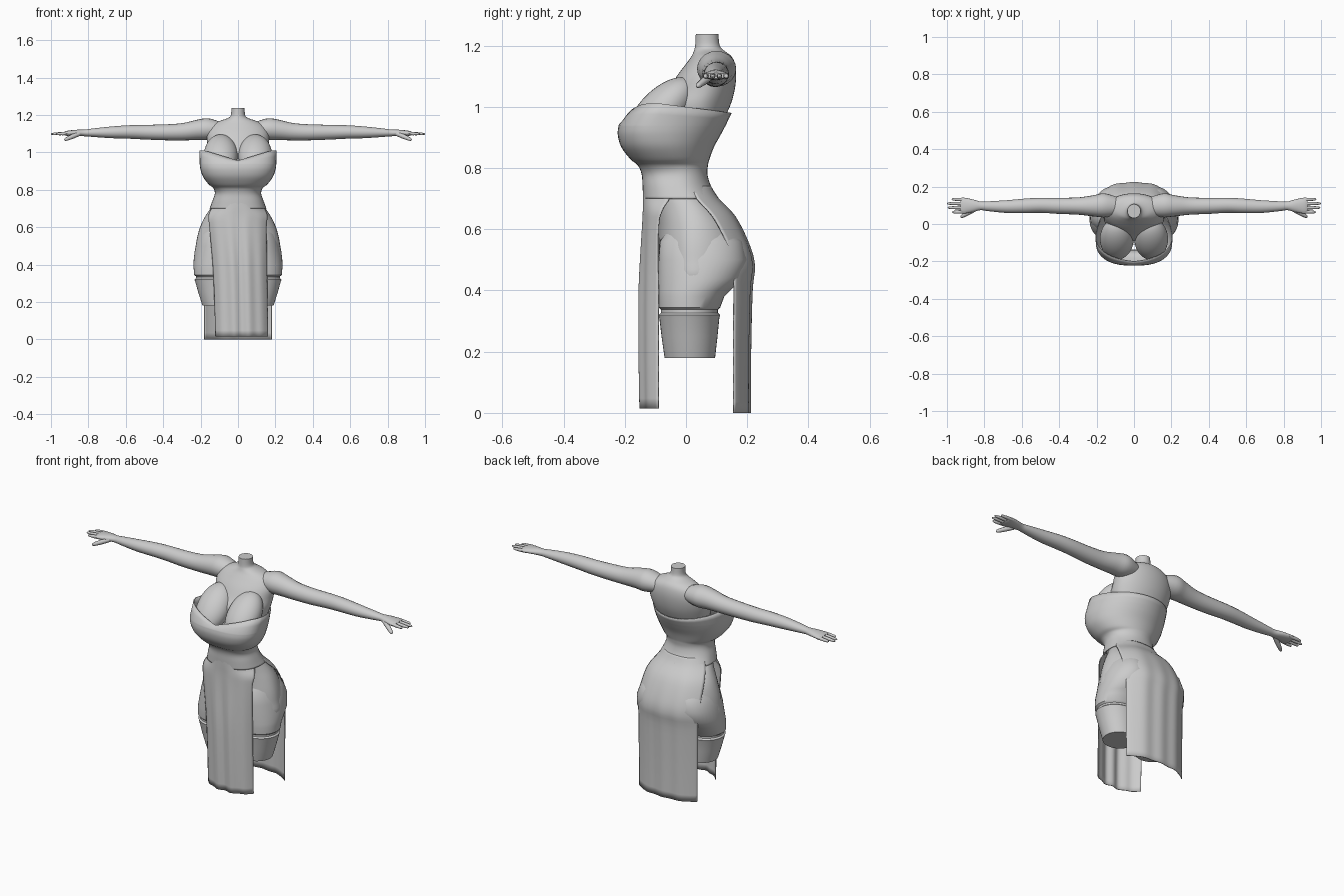
import bpy, bmesh, math
from mathutils import Vector, Matrix

if "Cube" in bpy.data.objects:
    bpy.data.objects.remove(bpy.data.objects["Cube"])

grey = bpy.data.materials.new("light_grey")
grey.diffuse_color = (0.6, 0.6, 0.6, 1)
grey.use_nodes = True
grey.node_tree.nodes["Principled BSDF"].inputs["Base Color"].default_value = grey.diffuse_color


def finish(name, bm, angle=50, thickness=0):
    bmesh.ops.recalc_face_normals(bm, faces=bm.faces[:])
    me = bpy.data.meshes.new(name)
    bm.to_mesh(me)
    bm.free()
    me.materials.append(grey)
    ob = bpy.data.objects.new(name, me)
    bpy.context.collection.objects.link(ob)
    bpy.ops.object.select_all(action='DESELECT')
    ob.select_set(True)
    bpy.context.view_layer.objects.active = ob
    bpy.ops.object.shade_smooth_by_angle(angle=math.radians(angle))
    if thickness:
        mod = ob.modifiers.new("cloth", 'SOLIDIFY')
        mod.thickness = thickness
        mod.offset = 0
    return ob


def smooth(rows, n=4):
    """Catmull-Rom interpolation between rows of numbers."""
    out = []
    for i in range(len(rows) - 1):
        a, b, c, d = (rows[min(max(i + k, 0), len(rows) - 1)] for k in (-1, 0, 1, 2))
        for j in range(n):
            t = j / n
            out.append(tuple(0.5 * (2 * q + (r - p) * t + (2 * p - 5 * q + 4 * r - s) * t * t
                                    + (3 * q - p - 3 * r + s) * t ** 3)
                             for p, q, r, s in zip(a, b, c, d)))
    return out + [tuple(rows[-1])]


def loft(name, rings, closed=True, caps=True, angle=50, thickness=0):
    bm = bmesh.new()
    vs = [[bm.verts.new(p) for p in ring] for ring in rings]
    n = len(vs[0])
    for r0, r1 in zip(vs, vs[1:]):
        for i in range(n if closed else n - 1):
            j = (i + 1) % n
            bm.faces.new((r0[i], r0[j], r1[j], r1[i]))
    if caps and closed:
        bm.faces.new(vs[0])
        bm.faces.new(vs[-1])
    return finish(name, bm, angle, thickness)


def body_ring(z, hw, yf, ym, yb, cx=0, power=2, n=40):
    """Horizontal section with separate front and back depth."""
    pts = []
    for i in range(n):
        a = 2 * math.pi * i / n
        c, s = math.cos(a), math.sin(a)
        e = 2 / power if s < 0 else 1
        x = math.copysign(abs(c) ** e, c) * hw
        y = ym + (-(abs(s) ** e) * (ym - yf) if s < 0 else s * (yb - ym))
        pts.append((cx + x, y, z))
    return pts


def arm_ring(x, y, z, ry, rz, n=20):
    return [(x, y + ry * math.cos(2 * math.pi * i / n), z + rz * math.sin(2 * math.pi * i / n))
            for i in range(n)]


# upper torso and neck
torso = [(.93, .14, -.08, .03, .11), (1.0, .16, -.09, .04, .143), (1.05, .165, -.06, .06, .158),
         (1.1, .165, -.03, .07, .164), (1.14, .145, 0, .08, .16), (1.165, .105, .018, .08, .148),
         (1.183, .055, .026, .075, .125), (1.2, .038, .03, .07, .11), (1.238, .036, .032, .069, .106)]
loft("torso_and_neck", [body_ring(*r) for r in smooth(torso)])

# dress bodice with a dipped neckline
bodice = [(.70, .15, -.138, 0, .105), (.74, .135, -.14, -.02, .08), (.78, .122, -.143, -.03, .068),
          (.81, .13, -.156, -.05, .07), (.83, .155, -.18, -.06, .075), (.87, .185, -.21, -.08, .09),
          (.91, .199, -.221, -.09, .112), (.94, .203, -.218, -.09, .128)]
rings = [body_ring(*r, power=2.5) for r in smooth(bodice)]
rim = []
for x, y, z in body_ring(1.0, .204, -.2, -.08, .147, power=2.5):
    if y < -.08:
        z = .955 + .055 * min(1, abs(x) / .18)
        y += max(0, z - .955) * .35
    else:
        z = 1.01 - .03 * (y + .08) / .227
    rim.append((x, y, z))
rings.append([tuple((p + q) / 2 for p, q in zip(a, b)) for a, b in zip(rings[-1], rim)])
rings.append(rim)
loft("dress_bodice", rings, caps=False, thickness=.004)

# hips under the skirt
hips = [(.40, .19, -.06, .03, .13), (.44, .232, -.085, .03, .185), (.5, .226, -.09, .03, .202),
        (.56, .215, -.09, .03, .195), (.62, .195, -.092, .03, .165), (.67, .168, -.1, .02, .118),
        (.72, .135, -.11, -.01, .08), (.76, .115, -.11, -.02, .06)]
loft("hips", [body_ring(*r) for r in smooth(hips)])

# skirt panels: z, half width, middle depth, edge depth, sideways shift
front = [(.74, .125, -.139, -.05, 0), (.70, .142, -.139, -.055, 0), (.66, .157, -.139, -.078, 0),
         (.6, .152, -.141, -.09, 0), (.4, .144, -.149, -.09, .01), (.2, .141, -.149, -.09, .016),
         (.015, .14, -.146, -.09, .02)]
back = [(.74, .12, .08, .02, 0), (.70, .145, .105, .035, 0), (.64, .175, .16, .088, 0),
        (.55, .186, .204, .135, 0), (.48, .187, .221, .155, 0), (.4, .183, .213, .156, 0),
        (.2, .181, .208, .155, 0), (0.0, .18, .207, .155, 0)]
for name, rows, pleat in (("front_skirt_panel", front, .006), ("back_skirt_panel", back, .003)):
    sheet = []
    for z, hw, yc, ye, cx in smooth(rows):
        line = []
        for i in range(41):
            u = i / 20 - 1
            fade = min(1, max(0, (.72 - z) / .3)) * (1 - u * u)
            line.append((cx + hw * u,
                         yc + (ye - yc) * abs(u) ** 3 + pleat * fade * math.cos(u * 11), z))
        sheet.append(line)
    loft(name, sheet, closed=False, thickness=.004)

# thigh sections with the stocking band: z, centre x, half width, front, back
thigh = [(.18, .105, .085, -.07, .095), (.25, .114, .098, -.08, .103), (.31, .12, .109, -.087, .109),
         (.32, .121, .112, -.089, .112), (.327, .121, .104, -.082, .104), (.337, .121, .104, -.082, .104),
         (.345, .122, .113, -.09, .112), (.38, .122, .115, -.092, .125), (.40, .122, .116, -.092, .145),
         (.44, .12, .116, -.091, .185), (.5, .114, .112, -.09, .2), (.56, .105, .102, -.085, .185),
         (.6, .1, .08, -.06, .15)]

# arm sections: x, y, z, depth radius, height radius
arm = [(.09, .095, 1.12, .05, .042), (.16, .1, 1.124, .064, .058), (.22, .097, 1.12, .056, .054),
       (.3, .096, 1.11, .046, .046), (.4, .097, 1.107, .043, .042), (.5, .1, 1.108, .04, .039),
       (.58, .097, 1.109, .039, .036), (.68, .093, 1.107, .034, .031), (.78, .095, 1.105, .026, .022),
       (.82, .097, 1.104, .023, .018), (.86, .098, 1.104, .033, .017), (.91, .098, 1.102, .043, .014),
       (.928, .098, 1.101, .04, .009)]


def digit(name, a, b, r):
    """Tapered finger with a rounded tip."""
    a, b = Vector(a), Vector(b)
    rot = (b - a).to_track_quat('Z', 'Y')
    steps = ((0, 1), (.5, .95), (.85, .75), (.96, .5), (1, .15))
    loft(name, [[a.lerp(b, t) + rot @ Vector((r * k * math.cos(i * math.pi / 5),
                                              r * k * math.sin(i * math.pi / 5), 0))
                 for i in range(10)] for t, k in steps])


for s, side in ((1, "left"), (-1, "right")):
    loft(side + "_thigh", [body_ring(z, hw, yf, (yf + yb) / 2, yb, cx=s * cx)
                           for z, cx, hw, yf, yb in thigh], angle=40)
    loft(side + "_arm", [arm_ring(s * r[0], *r[1:]) for r in smooth(arm)])
    for k, (y, tip) in enumerate(((.066, .972), (.088, .996), (.109, 1.0), (.13, .975))):
        digit(f"{side}_finger_{k + 1}", (s * .9, y, 1.102), (s * tip, y * 1.08 - .008, 1.098), .0095)
    digit(side + "_thumb", (s * .85, .08, 1.1), (s * .928, .036, 1.066), .013)

    # breast, tilted along the slope of the chest
    bm = bmesh.new()
    bmesh.ops.create_uvsphere(bm, u_segments=32, v_segments=20, radius=1)
    place = (Matrix.Translation((s * .092, -.08, .985)) @ Matrix.Rotation(math.radians(-45), 4, 'X')
             @ Matrix.Diagonal((.09, .072, .14, 1)))
    bmesh.ops.transform(bm, matrix=place, verts=bm.verts[:])
    finish(side + "_breast", bm)
